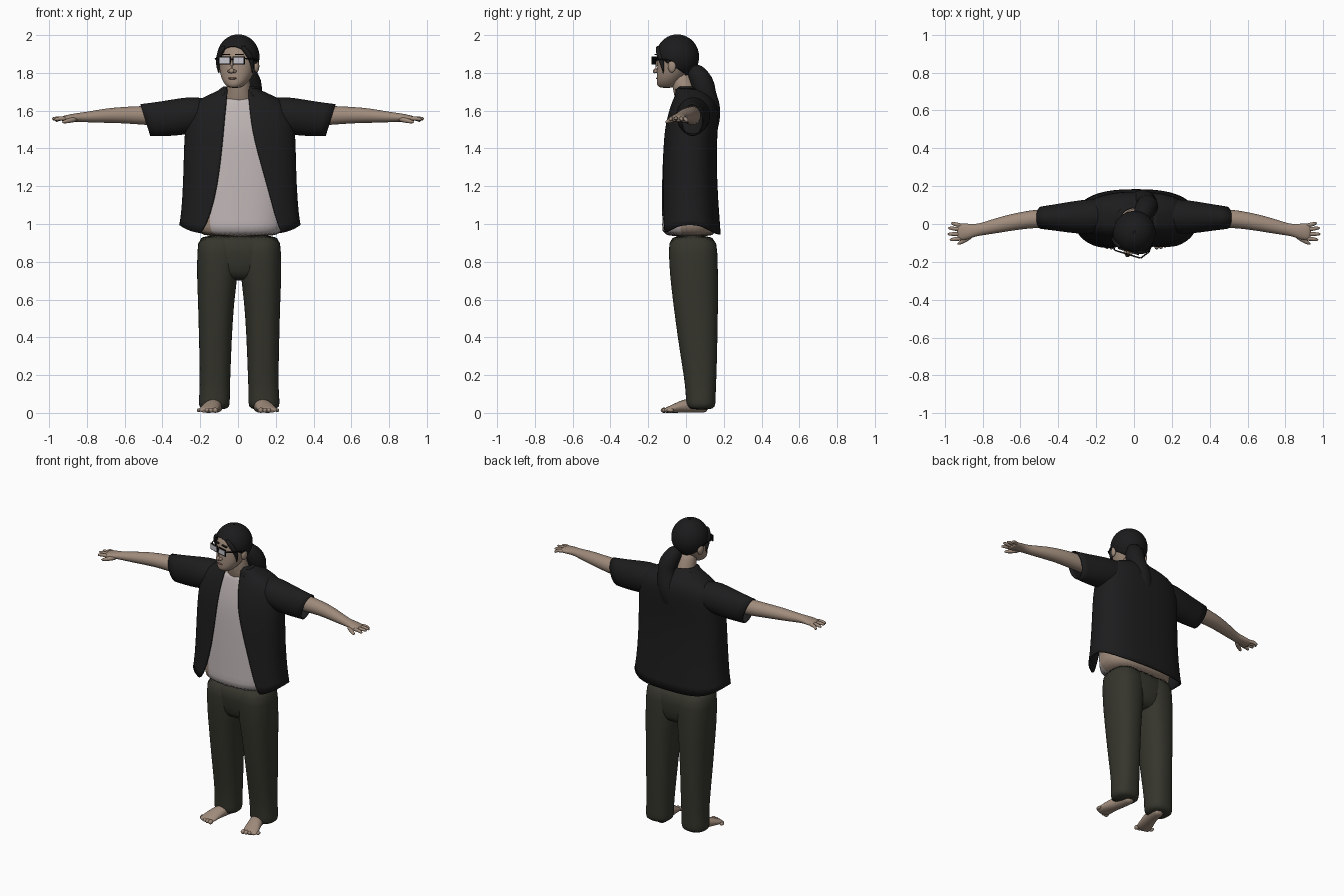
import bpy, bmesh, math
from math import sin, cos, pi
from mathutils import Vector, Matrix

if "Cube" in bpy.data.objects:
    bpy.data.objects.remove(bpy.data.objects["Cube"])


def material(name, r, g, b):
    m = bpy.data.materials.new(name)
    m.use_nodes = True
    m.diffuse_color = (r, g, b, 1)
    node = m.node_tree.nodes["Principled BSDF"]
    node.inputs["Base Color"].default_value = (r, g, b, 1)
    node.inputs["Roughness"].default_value = 0.9
    return m


SKIN = material("skin", .35, .26, .20)
SHIRT = material("black cloth", .012, .012, .013)
TEE = material("pale cloth", .52, .46, .46)
PANTS = material("olive cloth", .036, .036, .026)
HAIR = material("dark hair", .011, .011, .012)
FRAME = material("black frame", .005, .005, .005)
LENS = material("pale lens", .55, .55, .6)
LIPS = material("lips", .22, .12, .10)


def finish(name, bm, mat, subsurf=0, thick=0):
    bmesh.ops.recalc_face_normals(bm, faces=bm.faces)
    me = bpy.data.meshes.new(name)
    bm.to_mesh(me)
    bm.free()
    ob = bpy.data.objects.new(name, me)
    bpy.context.collection.objects.link(ob)
    me.materials.append(mat)
    for p in me.polygons:
        p.use_smooth = True
    if subsurf:
        ob.modifiers.new("Smooth", 'SUBSURF').levels = subsurf
    if thick:
        mod = ob.modifiers.new("Thickness", 'SOLIDIFY')
        mod.thickness, mod.offset = thick, 0
    return ob


def loft(name, rings, mat, closed=True, caps=True, subsurf=1, thick=0):
    """Skin a list of rings, each a list of points."""
    bm = bmesh.new()
    vs = [[bm.verts.new(p) for p in r] for r in rings]
    n = len(vs[0])
    for a, b in zip(vs, vs[1:]):
        for i in range(n if closed else n - 1):
            j = (i + 1) % n
            bm.faces.new((a[i], a[j], b[j], b[i]))
    if caps:
        bm.faces.new(vs[0])
        bm.faces.new(vs[-1])
    return finish(name, bm, mat, subsurf, thick)


def spow(v, p):
    return math.copysign(abs(v) ** p, v)


def level_ring(z, cx, a, front, back, p=.85, span=None, hem=0, n=32):
    """Horizontal ring; span = (left x, right x) of a front opening."""
    cy, b = (front + back) / 2, (back - front) / 2
    if span:
        lo, hi = [math.asin(spow(max(-1, min(1, (x - cx) / a)), 1 / p)) for x in span]
        angles = [hi + (lo + 2 * pi - hi) * i / (n - 1) for i in range(n)]
    else:
        angles = [2 * pi * i / n for i in range(n)]
    return [Vector((cx + a * spow(sin(t), p), cy - b * spow(cos(t), p),
                    z + hem * sin(t) ** 4)) for t in angles]


def side_ring(s, x, cy, cz, ry, rz, tilt=0, n=20):
    return [Vector((s * (x + tilt * sin(2 * pi * i / n)), cy + ry * cos(2 * pi * i / n),
                    cz + rz * sin(2 * pi * i / n))) for i in range(n)]


def tube(name, pts, radii, mat, n=12, subsurf=1):
    pts = [Vector(p) for p in pts]
    rings = []
    for i, (p, r) in enumerate(zip(pts, radii)):
        d = pts[min(i + 1, len(pts) - 1)] - pts[max(i - 1, 0)]
        q = d.to_track_quat('Z', 'Y')
        rings.append([p + q @ Vector((r * cos(2 * pi * k / n), r * sin(2 * pi * k / n), 0))
                      for k in range(n)])
    return loft(name, rings, mat, subsurf=subsurf)


def ball(name, c, r, mat):
    bm = bmesh.new()
    bmesh.ops.create_uvsphere(bm, u_segments=20, v_segments=12, radius=1,
                              matrix=Matrix.Translation(c) @ Matrix.Diagonal((*r, 1)))
    return finish(name, bm, mat)


def box(name, c, size, mat):
    bm = bmesh.new()
    bmesh.ops.create_cube(bm, size=1, matrix=Matrix.Translation(c) @ Matrix.Diagonal((*size, 1)))
    ob = finish(name, bm, mat)
    for p in ob.data.polygons:
        p.use_smooth = False
    return ob


# Open shirt body: height, half width, front, back, opening left and right
rows = [(.945, .318, -.14, .18, -.19, .225), (1.05, .308, -.135, .172, -.145, .195),
        (1.2, .297, -.13, .162, -.108, .155), (1.39, .293, -.12, .157, -.085, .1),
        (1.5, .288, -.11, .165, -.075, .075), (1.58, .275, -.092, .168, -.068, .065),
        (1.63, .25, -.076, .162, -.062, .06), (1.665, .2, -.062, .14, -.06, .056),
        (1.69, .14, -.052, .115, -.058, .055), (1.715, .09, -.058, .09, -.055, .055)]
loft("open_shirt", [level_ring(z, .01, a, f, b, .8, (l, r), .05 if i == 0 else 0, 48)
                    for i, (z, a, f, b, l, r) in enumerate(rows)],
     SHIRT, closed=False, caps=False, thick=.008)
loft("shirt_collar", [level_ring(z, .005, a, f, b, 1, (-w, w))
                      for z, a, f, b, w in [(1.725, .078, -.05, .085, .058),
                                            (1.715, .1, -.062, .1, .064),
                                            (1.672, .135, -.074, .125, .075)]],
     SHIRT, closed=False, caps=False, thick=.008)

# Undershirt, pale in front and skin toned at the sides and back hem
tee_rows = [(.925, .23, -.13, .17), (1.0, .235, -.126, .16), (1.05, .237, -.124, .155),
            (1.2, .245, -.118, .148), (1.39, .25, -.108, .14), (1.5, .245, -.098, .14),
            (1.6, .21, -.073, .13), (1.645, .13, -.06, .11), (1.675, .07, -.052, .07)]
tee = loft("undershirt", [level_ring(z, .01, a, f, b, .8, n=48) for z, a, f, b in tee_rows], TEE)
tee.data.materials.append(SKIN)
for p in tee.data.polygons:
    c = p.center
    p.material_index = int(c.y > -.04 or (c.x < -.15 and c.z < 1.06))

# Trousers: hips and two loose legs
loft("trouser_hips", [level_ring(z, .008, a, f, b) for z, a, f, b in
                      [(.95, .215, -.095, .16), (.85, .216, -.09, .165), (.74, .19, -.075, .155),
                       (.7, .1, -.04, .12)]], PANTS)
leg_rows = [(.95, .11, .108, -.092, .16), (.85, .112, .11, -.092, .167), (.72, .116, .108, -.085, .17),
            (.6, .122, .096, -.07, .17), (.4, .126, .087, -.045, .167), (.2, .127, .081, -.012, .162),
            (.1, .13, .08, 0, .157), (.05, .132, .084, -.002, .157), (.015, .132, .076, .008, .15)]
for s, side in ((1, "left"), (-1, "right")):
    loft(side + "_trouser_leg", [level_ring(z, s * cx + .006, a, f, b)
                                 for z, cx, a, f, b in leg_rows], PANTS)

    # Bare foot, splayed outward, with toes
    foot = [(.12, .115, .035, .04), (.05, .12, .042, .075), (-.01, .135, .045, .075),
            (-.06, .15, .052, .05), (-.1, .158, .052, .032), (-.115, .16, .045, .024)]
    loft(side + "_foot", [[Vector((s * (cx + w * cos(t)), y, h / 2 + h / 2 * sin(t)))
                           for t in [2 * pi * k / 16 for k in range(16)]]
                          for y, cx, w, h in foot], SKIN)
    for k in range(5):
        ball(f"{side}_toe_{k + 1}", (s * (.12 + .022 * k), -.116 + .003 * k * k * .7, .014),
             (.014 - .001 * k, .018, .014 - .001 * k), SKIN)

    # Sleeve and arm
    loft(side + "_sleeve", [side_ring(s, *r) for r in
                            [(.16, .045, 1.585, .08, .075), (.23, .04, 1.578, .09, .094),
                             (.3, .036, 1.569, .086, .097), (.4, .035, 1.556, .07, .09, .012),
                             (.49, .033, 1.55, .057, .083, .026)]],
         SHIRT, caps=False, thick=.006)
    loft(side + "_arm", [side_ring(s, *r) for r in
                         [(.34, .035, 1.572, .05, .055), (.5, .03, 1.575, .05, .051),
                          (.6, .018, 1.577, .046, .044), (.7, -.002, 1.574, .043, .039),
                          (.8, -.026, 1.566, .034, .028), (.84, -.034, 1.565, .032, .024),
                          (.88, -.04, 1.562, .043, .021), (.92, -.042, 1.557, .045, .017),
                          (.935, -.042, 1.556, .04, .013)]], SKIN)

    # Fingers: base y, tip x, tip y, tip z
    for k, (y0, x1, y1, z1) in enumerate([(-.075, .975, -.085, 1.55), (-.053, .988, -.053, 1.558),
                                          (-.03, .985, -.02, 1.552), (-.01, .965, .008, 1.54)]):
        tube(f"{side}_finger_{k + 1}",
             [(s * .9, y0, 1.557), (s * .95, (y0 + y1) / 2, 1.56), (s * x1, y1, z1)],
             [.012, .0115, .007], SKIN)
    tube(side + "_thumb", [(s * .85, -.05, 1.558), (s * .89, -.085, 1.548), (s * .935, -.108, 1.538)],
         [.016, .014, .008], SKIN)

# Neck
loft("neck", [level_ring(z, x, a, f, b, 1) for z, x, a, f, b in
              [(1.6, .005, .1, -.04, .1), (1.655, .006, .075, -.055, .085),
               (1.71, .006, .062, -.07, .055), (1.82, 0, .06, -.085, .03)]], SKIN)

# Head, built facing forward and turned afterwards
head = [loft("head", [level_ring(z, 0, a, f, b, .95) for z, a, f, b in
                      [(1.985, .035, -.085, -.01), (1.95, .076, -.124, .032), (1.9, .099, -.148, .052),
                       (1.86, .1, -.15, .05), (1.82, .095, -.153, .03), (1.78, .083, -.155, 0),
                       (1.75, .065, -.157, -.03), (1.73, .045, -.153, -.05), (1.72, .028, -.14, -.07)]],
             SKIN)]
head.append(tube("nose", [(0, -.145, 1.872), (0, -.163, 1.84), (0, -.172, 1.812), (0, -.16, 1.8)],
                 [.009, .013, .02, .012], SKIN))
head.append(ball("mouth", (0, -.153, 1.771), (.024, .008, .006), LIPS))
head.append(box("glasses_bridge", (0, -.169, 1.872), (.02, .006, .006), FRAME))

# Hair cap running from the crown to a curved hairline
def hairline(c):
    return 1.84 + (.1 * c ** 1.4 if c > 0 else .06 * c)


hair_rings = []
for i in range(13):
    ring = []
    for k in range(48):
        a = 2 * pi * k / 48
        t = max(.03, i / 12) * math.acos((hairline(cos(a)) - 1.885) / .116)
        ring.append(Vector((.11 * sin(a) * sin(t), -.045 - .113 * cos(a) * sin(t), 1.885 + .116 * cos(t))))
    hair_rings.append(ring)
cap = loft("hair_cap", hair_rings, HAIR, caps=False, subsurf=1, thick=.006)
head.append(cap)
head.append(ball("hair_crown", (0, -.045, 1.985), (.045, .05, .015), HAIR))

for s, side in ((1, "left"), (-1, "right")):
    head += [
        ball(side + "_ear", (s * .102, -.045, 1.835), (.013, .022, .033), SKIN),
        ball(side + "_nostril", (s * .014, -.158, 1.808), (.01, .012, .009), SKIN),
        box(side + "_eyebrow", (s * .037, -.147, 1.898), (.042, .012, .006), HAIR),
        box(side + "_rim", (s * .039, -.164, 1.866), (.066, .006, .042), FRAME),
        box(side + "_lens", (s * .039, -.167, 1.866), (.054, .004, .03), LENS),
        tube(side + "_temple", [(s * .072, -.164, 1.876), (s * .104, -.12, 1.874), (s * .108, -.045, 1.866)],
             [.004, .004, .004], FRAME, 6, 0),
        tube(side + "_hair_lock", [(s * .045, -.14, 1.945), (s * .083, -.122, 1.9),
                                   (s * .098, -.098, 1.85), (s * .093, -.095, 1.795)],
             [.014, .017, .014, .003], HAIR)]

pivot = Vector((0, -.05, 0))
turn = Matrix.Translation(pivot) @ Matrix.Rotation(math.radians(-17), 4, 'Z') @ Matrix.Translation(-pivot)
for ob in head:
    ob.matrix_world = turn

# Ponytail hanging over the back of the shirt
tube("ponytail", [(.03, .03, 1.83), (.055, .07, 1.785), (.075, .1, 1.72), (.06, .112, 1.64),
                  (.035, .118, 1.56), (.02, .13, 1.5), (.018, .138, 1.475)],
     [.04, .055, .07, .073, .066, .045, .02], HAIR, 20)
